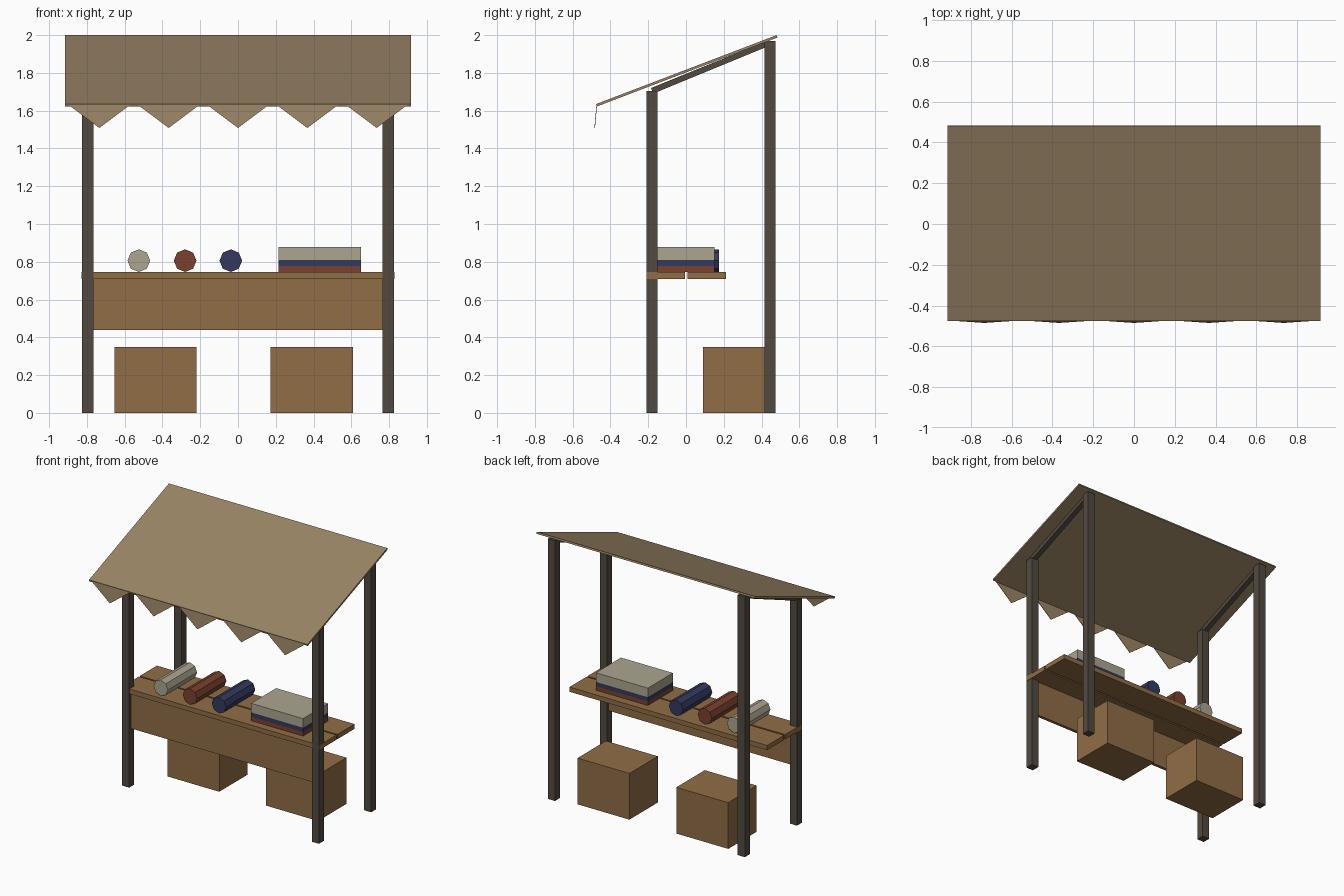
import bpy, math
from mathutils import Vector

if "Cube" in bpy.data.objects:
    bpy.data.objects.remove(bpy.data.objects["Cube"])


def material(name, rgb):
    m = bpy.data.materials.new(name)
    lin = [((c / 255 + 0.055) / 1.055) ** 2.4 for c in rgb]
    m.diffuse_color = (*lin, 1)
    m.use_nodes = True
    m.node_tree.nodes["Principled BSDF"].inputs["Base Color"].default_value = m.diffuse_color
    return m


WOOD = material("warm wood", (144, 109, 70))
DARK = material("dark timber", (82, 74, 65))
CLOTH = material("tan canvas", (154, 133, 102))
CREAM = material("cream fabric", (172, 165, 144))
RUST = material("rust fabric", (122, 65, 46))
NAVY = material("navy fabric", (52, 58, 95))


def mesh_object(name, verts, faces, mat):
    me = bpy.data.meshes.new(name)
    me.from_pydata(verts, [], faces)
    me.materials.append(mat)
    ob = bpy.data.objects.new(name, me)
    bpy.context.collection.objects.link(ob)
    return ob


def prism(name, profile, offset, mat):
    """Extrude a planar outline along an offset vector."""
    n = len(profile)
    a = [Vector(p) for p in profile]
    b = [p + Vector(offset) for p in a]
    faces = [tuple(range(n))[::-1], tuple(range(n, 2 * n))]
    faces += [(i, (i + 1) % n, n + (i + 1) % n, n + i) for i in range(n)]
    ob = mesh_object(name, a + b, faces, mat)
    # Consistent outward normals
    import bmesh
    bm = bmesh.new()
    bm.from_mesh(ob.data)
    bmesh.ops.recalc_face_normals(bm, faces=bm.faces)
    bm.to_mesh(ob.data)
    bm.free()
    return ob


def box(name, x, y, z, mat):
    outline = [(x[0], y[0], z[0]), (x[1], y[0], z[0]),
               (x[1], y[1], z[0]), (x[0], y[1], z[0])]
    return prism(name, outline, (0, 0, z[1] - z[0]), mat)


# Posts and sloping rafters on each side
for side, s in (("left", -1), ("right", 1)):
    x = (s * 0.795 - 0.03, s * 0.795 + 0.03)
    box(f"front_post_{side}", x, (-0.21, -0.15), (0, 1.705), DARK)
    box(f"back_post_{side}", x, (0.415, 0.475), (0, 1.97), DARK)
    rx = s * 0.795 - 0.02
    prism(f"rafter_{side}", [(rx, -0.175, 1.69), (rx, 0.445, 1.945),
                             (rx, 0.435, 1.972), (rx, -0.185, 1.72)],
          (0.04, 0, 0), DARK)

# Sloping canopy sheet
prism("canopy", [(-0.915, -0.472, 1.622), (-0.915, 0.484, 1.987),
                 (-0.915, 0.48, 2.0), (-0.915, -0.476, 1.635)],
      (1.83, 0, 0), CLOTH)

# Pointed valance flaps
for i in range(5):
    x = (i - 2) * 0.367
    prism(f"valance_flap_{i + 1}",
          [(x - 0.162, -0.474, 1.63), (x + 0.162, -0.474, 1.63),
           (x, -0.485, 1.508)], (0, 0.003, 0), CLOTH)

# Counter planks and front board
box("counter_plank_front", (-0.828, 0.828), (-0.208, -0.004), (0.71, 0.746), WOOD)
box("counter_plank_back", (-0.828, 0.828), (0.008, 0.212), (0.71, 0.746), WOOD)
box("front_board", (-0.768, 0.768), (-0.188, -0.165), (0.44, 0.71), WOOD)

# Crates under the counter
for i, x in enumerate((-0.655, 0.173)):
    box(f"crate_{i + 1}", (x, x + 0.435), (0.09, 0.43), (0, 0.35), WOOD)

# Octagonal cloth rolls
for name, x, mat in (("cream", -0.525, CREAM), ("rust", -0.28, RUST),
                     ("navy", -0.038, NAVY)):
    ring = [(x + 0.06 * math.cos(k * math.pi / 4), -0.175,
             0.806 + 0.06 * math.sin(k * math.pi / 4)) for k in range(8)]
    prism(f"cloth_roll_{name}", ring, (0, 0.35, 0), mat)

# Stack of folded cloth
levels = (0.746, 0.777, 0.809, 0.847, 0.878)
for i, mat in enumerate((RUST, NAVY, CREAM, CREAM)):
    box(f"folded_cloth_{i + 1}", (0.215, 0.65), (-0.15, 0.15),
        (levels[i], levels[i + 1]), mat)
